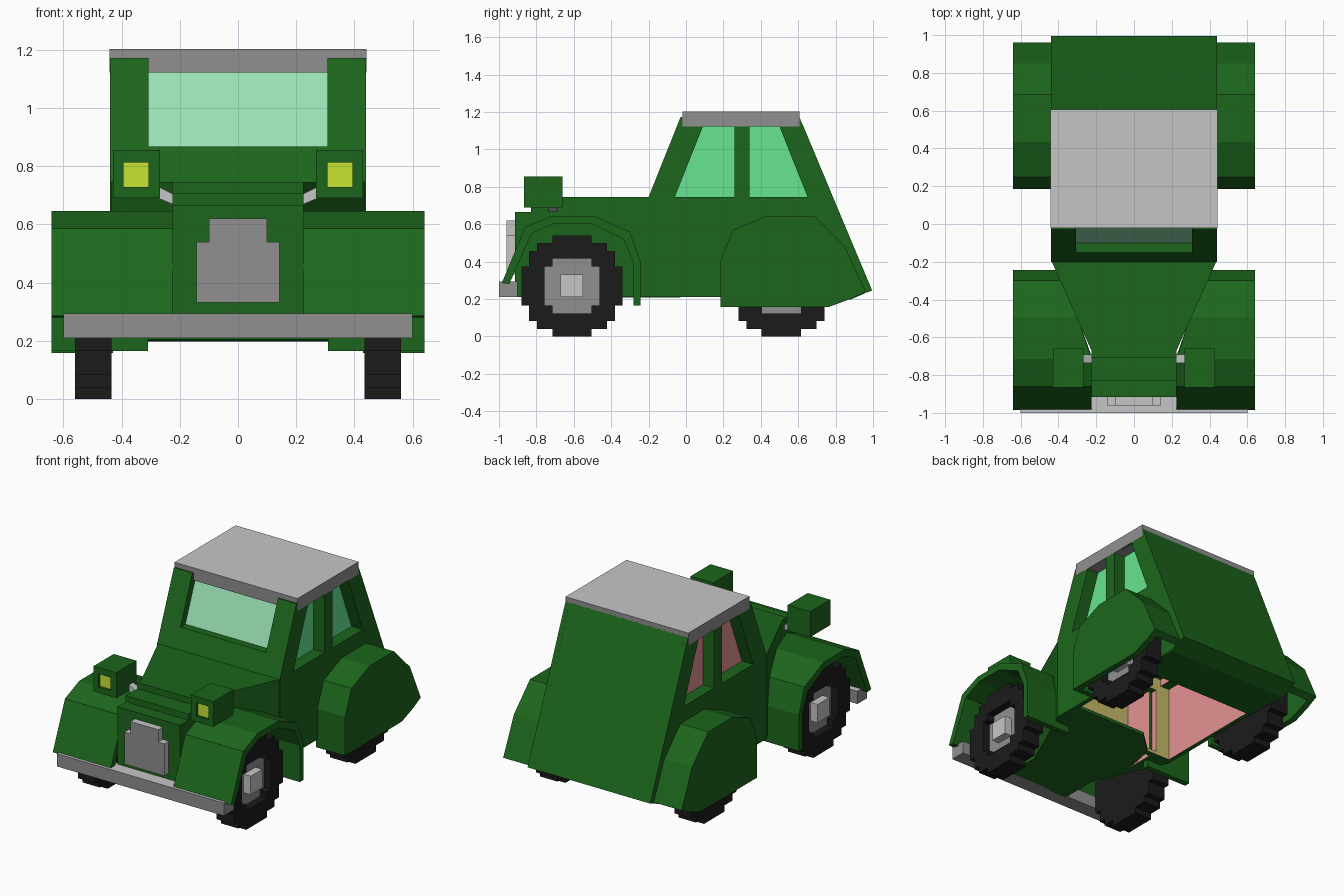
import bpy, bmesh

if "Cube" in bpy.data.objects:
    bpy.data.objects.remove(bpy.data.objects["Cube"])

def material(name, r, g, b):
    m = bpy.data.materials.new(name)
    lin = lambda c: (c / 255 / 12.92) if c < 11 else ((c / 255 + 0.055) / 1.055) ** 2.4
    m.diffuse_color = (lin(r), lin(g), lin(b), 1)
    m.use_nodes = True
    m.node_tree.nodes["Principled BSDF"].inputs["Base Color"].default_value = m.diffuse_color
    return m

GREEN = material("green_paint", 28, 102, 28)
GREY = material("grey_metal", 144, 144, 144)
LIGHT = material("light_grey_metal", 198, 198, 198)
BLACK = material("black_rubber", 27, 27, 27)
MINT = material("mint_windscreen", 154, 226, 178)
GLASS = material("green_glass", 102, 230, 145)
PINK = material("pink_glass", 228, 146, 146)
KHAKI = material("khaki_lining", 200, 185, 105)
YELLOW = material("yellow_lamp", 200, 230, 52)

SIDE = lambda u, v, w: (w, u, v)    # outline in y, z
TOP = lambda u, v, w: (u, v, w)     # outline in x, y
FRONT = lambda u, v, w: (u, w, v)   # outline in x, z
SCREEN = lambda u, v, w: (u, -0.2 + (v - 0.745) * 0.4 + w, v)
TAIL = lambda u, v, w: (u, 0.605 + (1.175 - v) * 0.42 - w, v)
# Side placement whose inner edge follows the hood taper
TAPER = lambda u, v, w: (w if w > 0.5 else w + max(0, u + 0.70) * 0.35, u, v)


def prism(name, loops, place, w0, w1, mat, mirror=False, extra=(), rule=None):
    """Extrude an outline (later loops are holes) and place it in space."""
    cu = bpy.data.curves.new(name, 'CURVE')
    cu.dimensions, cu.fill_mode, cu.extrude = '2D', 'BOTH', (w1 - w0) / 2
    for pts in loops:
        sp = cu.splines.new('POLY')
        sp.points.add(len(pts) - 1)
        for p, (u, v) in zip(sp.points, pts):
            p.co = (u, v, 0, 1)
        sp.use_cyclic_u = True
    tmp = bpy.data.objects.new(name + "_outline", cu)
    bpy.context.collection.objects.link(tmp)
    me = bpy.data.meshes.new_from_object(tmp.evaluated_get(bpy.context.evaluated_depsgraph_get()))
    bpy.data.objects.remove(tmp)
    bm = bmesh.new()
    bm.from_mesh(me)
    for v in bm.verts:
        v.co = place(v.co.x, v.co.y, (w0 + w1) / 2 + v.co.z)
    bmesh.ops.remove_doubles(bm, verts=bm.verts, dist=1e-4)
    bmesh.ops.recalc_face_normals(bm, faces=bm.faces)
    me.materials.clear()
    for m in (mat, *extra):
        me.materials.append(m)
    for f in bm.faces:
        f.smooth = False
        f.material_index = int(rule(f)) if rule else 0
    bm.to_mesh(me)
    bm.free()
    me.name = name
    ob = bpy.data.objects.new(name, me)
    bpy.context.collection.objects.link(ob)
    if mirror:
        ob.modifiers.new("mirror", 'MIRROR')
    return ob


def rect(u0, u1, v0, v1):
    return [(u0, v0), (u1, v0), (u1, v1), (u0, v1)]


def stepped(cy, cz, steps):
    """Blocky circle from (half width, half height) steps, widest first."""
    q = []
    for i, (w, h) in enumerate(steps):
        q.append((w, h))
        if i + 1 < len(steps):
            q.append((steps[i + 1][0], h))
    full = q + [(-w, h) for w, h in q[::-1]] + [(-w, -h) for w, h in q] + [(w, -h) for w, h in q[::-1]]
    return [(cy + w, cz + h) for w, h in full]


up = lambda f: f.normal.z > 0.5
inward = lambda f: f.normal.x < -0.9

# Cabin walls with deep window openings
front_window = [(-0.06, 0.745), (0.26, 0.745), (0.26, 1.122), (0.09, 1.122)]
rear_window = [(0.34, 0.745), (0.65, 0.745), (0.50, 1.122), (0.34, 1.122)]
wall = [(-0.2, 0.21), (0.9, 0.21), (0.995, 0.245), (0.625, 1.13), (-0.045, 1.13), (-0.2, 0.745)]
lining = [(-0.17, 0.70), (0.78, 0.70), (0.60, 1.13), (-0.02, 1.13)]
prism("cabin_side", [wall, front_window, rear_window], SIDE, 0.41, 0.44, GREEN, True, [PINK], inward)
prism("cabin_side_lining", [lining, front_window, rear_window], SIDE, 0.345, 0.41, GREEN, True,
      [PINK], inward)
for side, w, mat in (("right", 0.352, GLASS), ("left", -0.36, PINK)):
    prism(side + "_front_window", [front_window], SIDE, w, w + 0.008, mat)
    prism(side + "_rear_window", [rear_window], SIDE, w, w + 0.008, mat)

# Windscreen frame, glass, firewall posts, back panel, rear floor and roof
frame = [(-0.44, 0.745), (0.44, 0.745), (0.44, 1.172), (0.307, 1.172),
         (0.307, 0.868), (-0.307, 0.868), (-0.307, 1.172), (-0.44, 1.172)]
prism("windscreen_frame", [frame], SCREEN, 0, 0.06, GREEN)
prism("windscreen", [rect(-0.307, 0.307, 0.868, 1.13)], SCREEN, 0.05, 0.058, MINT)
prism("firewall", [rect(-0.44, 0.44, 0.21, 0.745), rect(-0.31, 0.31, 0.23, 0.66)], FRONT,
      -0.2, -0.16, GREEN, False, [PINK, KHAKI],
      lambda f: 2 if f.normal.y > 0.9 else abs(f.normal.x) > 0.9 and abs(f.calc_center_median().x) < 0.4)
prism("back_panel", [rect(-0.44, 0.44, 0.245, 1.172)], TAIL, 0, 0.05, GREEN)
prism("rear_floor", [[(0.58, 0.205), (0.88, 0.197), (0.99, 0.245), (0.58, 0.245)]], SIDE,
      -0.439, 0.439, GREEN)
prism("roof", [rect(-0.441, 0.441, -0.02, 0.606)], TOP, 1.122, 1.203, GREY, False, [LIGHT], up)

# Tapered hood, stepped down towards the nose, hollow at the back
bay = [(0.29, -0.2), (0.29, -0.4)]
bay_colour = lambda f: (1 if abs(f.normal.x) > 0.95 and f.calc_center_median().y > -0.45
                        else 2 if f.normal.y > 0.9 and f.calc_center_median().y < -0.3 else 0)
for i, (y, z0, z1) in enumerate(((-0.915, 0.21, 0.665), (-0.83, 0.665, 0.705), (-0.71, 0.705, 0.745))):
    half = [(0.225, y), (0.225, -0.67), (0.435, -0.2)] + (bay if i == 0 else [])
    prism("hood_%d" % (i + 1), [half + [(-x, v) for x, v in half[::-1]]], TOP, z0, z1, GREEN,
          False, [PINK, KHAKI], bay_colour if i == 0 else None)
floor = [(-0.30, -0.45), (0.30, -0.45), (0.42, -0.17), (0.42, -0.03), (-0.1, -0.03), (-0.25, -0.17)]
prism("floor_plate", [floor], TOP, 0.209, 0.23, GREEN)

# Grille and bumper
grille = [(0.143, 0.332), (0.143, 0.54), (0.1, 0.54), (0.1, 0.62)]
prism("grille", [grille + [(-x, z) for x, z in grille[::-1]]], FRONT, -0.96, -0.91, GREY,
      False, [LIGHT], lambda f: f.normal.y > -0.5)
prism("bumper", [rect(-0.6, 0.6, -1.0, -0.9)], TOP, 0.21, 0.293, GREY, False, [LIGHT], up)

# Front fenders: open arches with a narrower rear lip
arch = [(-0.985, 0.285), (-0.86, 0.585), (-0.715, 0.645), (-0.495, 0.645), (-0.30, 0.56),
        (-0.243, 0.4), (-0.243, 0.3), (-0.28, 0.3), (-0.28, 0.4), (-0.335, 0.52),
        (-0.51, 0.605), (-0.7, 0.605), (-0.825, 0.55), (-0.945, 0.28)]
prism("front_fender", [arch], TAPER, 0.225, 0.64, GREEN, True)
prism("front_fender_lip", [rect(-0.28, -0.243, 0.165, 0.3)], SIDE, 0.31, 0.64, GREEN, True)

# Rear fenders: hollow arch closed by an outer plate
cover = [(0.185, 0.158), (0.185, 0.41), (0.25, 0.57), (0.435, 0.645), (0.685, 0.645),
         (0.85, 0.48), (0.96, 0.24), (0.88, 0.2), (0.765, 0.158)]
shell = cover[:7] + [(0.92, 0.22), (0.815, 0.46), (0.67, 0.61), (0.44, 0.61),
                     (0.28, 0.545), (0.22, 0.4), (0.22, 0.158)]
prism("rear_fender_arch", [shell], SIDE, 0.43, 0.605, GREEN, True)
prism("rear_fender_cover", [cover], SIDE, 0.60, 0.64, GREEN, True)

# Headlights on short brackets
prism("headlight_rim", [rect(0.268, 0.43, 0.69, 0.855), rect(0.308, 0.394, 0.728, 0.813)], FRONT,
      -0.865, -0.84, GREEN, True)
prism("headlight_housing", [rect(0.268, 0.43, 0.69, 0.855)], FRONT, -0.84, -0.66, GREEN, True)
prism("headlight_lamp", [rect(0.308, 0.394, 0.728, 0.813)], FRONT, -0.85, -0.841, YELLOW, True)
prism("headlight_bracket", [[(0.215, 0.665), (0.275, 0.69), (0.275, 0.73), (0.215, 0.7)]], FRONT,
      -0.735, -0.69, LIGHT, True)

# Blocky wheels with recessed rim and hub, closed on the inside
for name, y in (("front", -0.61), ("rear", 0.51)):
    rim = stepped(y, 0.27, [(0.147, 0.105), (0.105, 0.147)])
    tread = stepped(y, 0.27, [(0.27, 0.105), (0.23, 0.187), (0.187, 0.23), (0.105, 0.27)])
    prism(name + "_tyre", [tread, rim], SIDE, 0.435, 0.56, BLACK, True)
    prism(name + "_tyre_back", [rim], SIDE, 0.435, 0.47, BLACK, True)
    prism(name + "_rim", [rim], SIDE, 0.47, 0.51, GREY, True)
    prism(name + "_hub", [rect(y - 0.06, y + 0.06, 0.21, 0.33)], SIDE, 0.50, 0.56, LIGHT, True)
